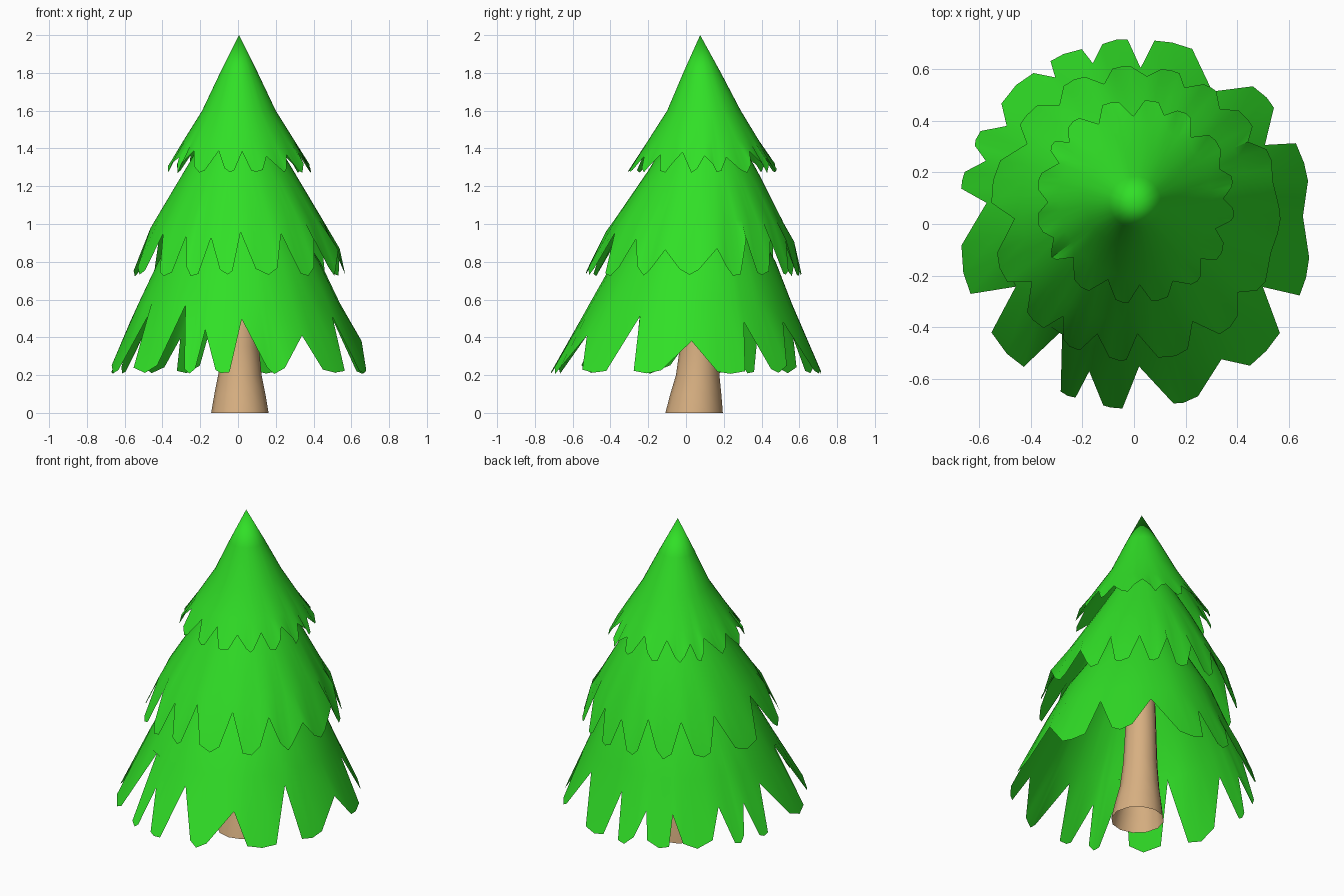
import bpy, bmesh, math, random

if "Cube" in bpy.data.objects:
    bpy.data.objects.remove(bpy.data.objects["Cube"])

random.seed(4)


def material(name, rgb):
    m = bpy.data.materials.new(name)
    m.diffuse_color = (*rgb, 1)
    m.use_nodes = True
    m.node_tree.nodes["Principled BSDF"].inputs["Base Color"].default_value = m.diffuse_color
    return m


def interp(points, z):
    """Piecewise linear lookup, points sorted by rising z."""
    for (z0, v0), (z1, v1) in zip(points, points[1:]):
        if z <= z1:
            return v0 + (v1 - v0) * (z - z0) / (z1 - z0)
    return points[-1][1]


def loft(name, rows, mat, angle):
    """Open surface through closed rings listed from the top down."""
    bm = bmesh.new()
    rings = [[bm.verts.new(p) for p in row] for row in rows]
    n = len(rings[0])
    for a, b in zip(rings, rings[1:]):
        for i in range(n):
            j = (i + 1) % n
            bm.faces.new((a[i], b[i], b[j], a[j]))
    bmesh.ops.remove_doubles(bm, verts=bm.verts, dist=1e-5)
    me = bpy.data.meshes.new(name)
    bm.to_mesh(me)
    bm.free()
    ob = bpy.data.objects.new(name, me)
    bpy.context.collection.objects.link(ob)
    me.materials.append(mat)
    bpy.context.view_layer.objects.active = ob
    ob.select_set(True)
    bpy.ops.object.shade_smooth_by_angle(angle=math.radians(angle))
    ob.select_set(False)


# The tree leans back a little: centre line y by height
LEAN = [(0.0, 0.0), (0.3, 0.0), (0.8, 0.045), (1.3, 0.09), (1.6, 0.095), (2.0, 0.075)]


def point(deg, r, z):
    a = math.radians(deg)
    return (0.005 + r * math.cos(a), interp(LEAN, z) + r * math.sin(a), z)


def tier(name, rings, teeth, tip_r, tip_z, stretch, mat):
    """Ragged skirt: rings are (z, r); teeth are (notch angle, r, z, corner angles)."""
    cols = []
    for a, r, z, c0, c1 in teeth:
        cols.append((a, r, z))
        mid = (c0 + c1) / 2 + random.uniform(-1, 1)
        for d, up in ((c0, .045), (mid, .01), (c1, .045)):
            grow = stretch * abs(math.sin(math.radians(d)))
            lift = random.uniform(0, up) + up * .3
            cols.append((d, tip_r + grow - lift * .2, tip_z + lift))
    rows = [[point(c[0], r, z) for c in cols] for z, r in rings]
    rows.append([point(*c) for c in cols])
    loft(name, rows, mat, 40)


def even_teeth(notches, height):
    """Add tooth corners between (angle, r) notches; height gives z from r."""
    out = []
    for k, (a, r) in enumerate(notches):
        gap = (notches[(k + 1) % len(notches)][0] - a) % 360
        out.append((a, r, height(r), a + gap * random.uniform(.26, .38),
                    a + gap * random.uniform(.66, .78)))
    return out


green = material("needles", (0.03, 0.74, 0.02))
brown = material("bark", (0.68, 0.43, 0.22))

# Bottom skirt: notch angle, notch radius, tooth corner angles
low = [(2, .65, 14, 26.7), (30, .58, 40, 49.5), (59, .58, 72, 84),
       (88, .59, 92.4, 100.4), (105, .635, 107, 117.5), (119, .64, 124, 138),
       (143.5, .62, 149, 154), (158, .625, 163, 168.5), (173.5, .58, 187, 203),
       (210, .53, 217, 232), (237, .52, 246, 251), (253, .61, 260, 266),
       (271.5, .57, 282, 290), (302, .63, 309, 323), (332, .56, 336.5, 349)]
tier("bottom_branches", [(1.15, .2), (0.8, .43), (0.58, .535)],
     [(a, r, .38 + (.65 - r) * 1.45, c, d) for a, r, c, d in low],
     .685, .2, .035, green)

# Middle skirt
mid = [(12, .545), (31, .51), (50, .51), (68, .51), (85, .52), (104, .5), (126, .5),
       (149, .49), (185, .47), (215, .49), (236, .5), (253, .505), (271, .485),
       (297, .49), (321, .51), (343, .55)]
tier("middle_branches", [(1.6, .1), (1.28, .29), (1.02, .445)],
     even_teeth(mid, lambda r: .87 + (.545 - r) * 1.45), .565, .72, .01, green)

# Top skirt and pointed tip
top = [(i * 22.5 + random.uniform(-4, 4), random.uniform(.325, .35)) for i in range(16)]
tier("top_branches", [(2.0, 0.0), (1.8, .1), (1.6, .195), (1.44, .295)],
     even_teeth(top, lambda r: 1.38 - (r - .33) * 1.5), .385, 1.265, .012, green)

# Flared trunk, open at the bottom
trunk = [(0, .152, .043), (.1, .135, .052), (.2, .115, .062), (.35, .1, .068),
         (.7, .085, .075), (1.1, .06, .08)]
loft("trunk", [[(.01 + r * math.cos(i * math.tau / 12), y + r * math.sin(i * math.tau / 12), z)
                for i in range(12)] for z, r, y in reversed(trunk)], brown, 40)
